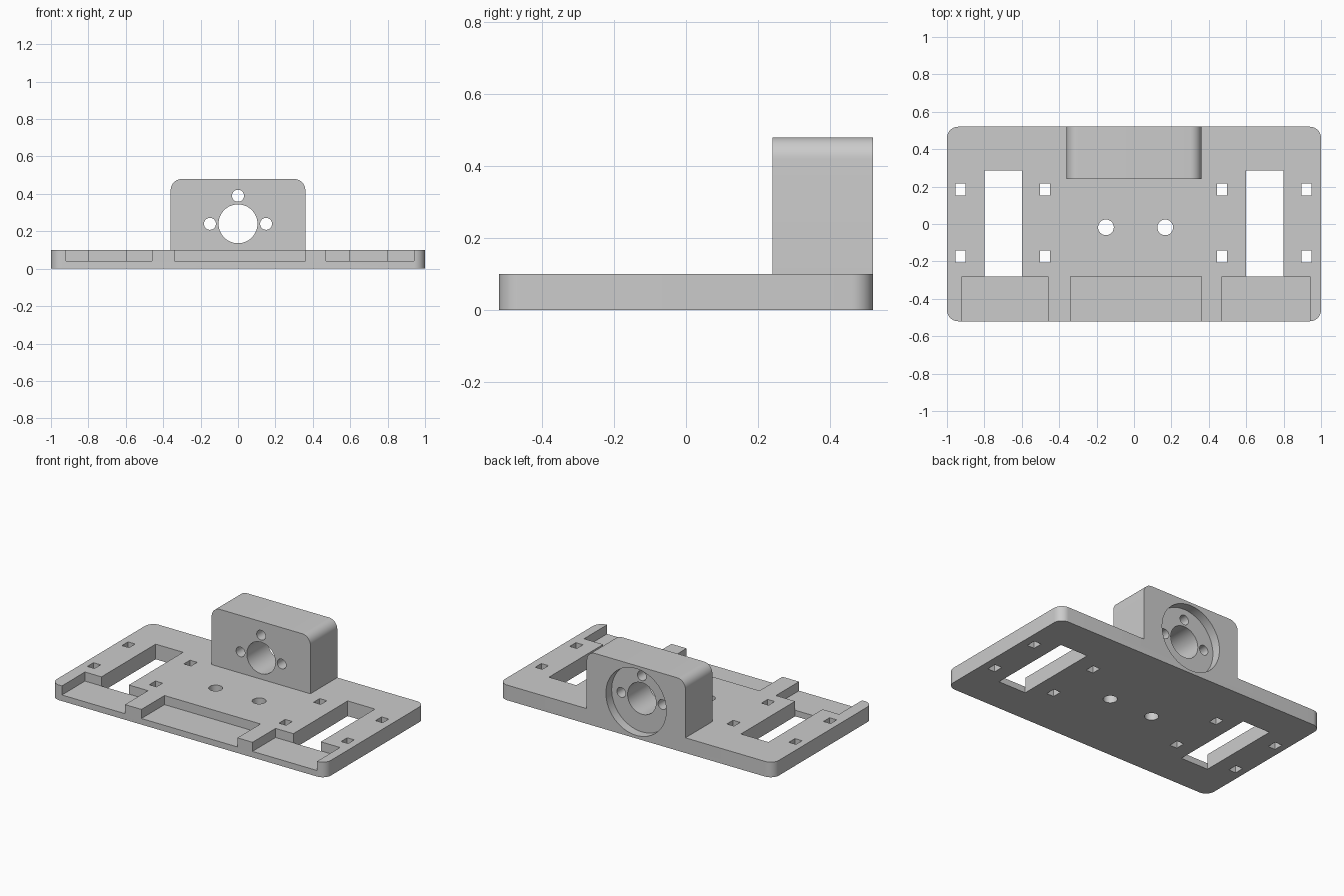
import bpy
import bmesh
from math import cos, sin, pi, radians

if "Cube" in bpy.data.objects:
    bpy.data.objects.remove(bpy.data.objects["Cube"], do_unlink=True)

grey = bpy.data.materials.new("plain grey")
grey.use_nodes = True
colour = (0.6, 0.6, 0.6, 1)
grey.diffuse_color = colour
grey.node_tree.nodes["Principled BSDF"].inputs["Base Color"].default_value = colour


def rounded(x0, x1, y0, y1, low=0, high=0, steps=10):
    """Rectangle outline with separate radii for its lower and upper corners."""
    pts = []
    corners = ((x1, y0, low, -1), (x1, y1, high, 0), (x0, y1, high, 1), (x0, y0, low, 2))
    for x, y, r, quarter in corners:
        cx = x - r if x == x1 else x + r
        cy = y - r if y == y1 else y + r
        for i in range(steps + 1 if r else 1):
            a = (quarter + i / steps) * pi / 2
            pts.append((cx + r * cos(a), cy + r * sin(a)))
    return pts


def circle(x, y, r, n=48):
    return [(x + r * cos(2 * pi * i / n), y + r * sin(2 * pi * i / n)) for i in range(n)]


def prism(name, outline, start, end, upright=False):
    """Extrude an outline along z, or along y when upright."""
    bm = bmesh.new()
    place = (lambda u, v: (u, start, v)) if upright else (lambda u, v: (u, v, start))
    face = bm.faces.new([bm.verts.new(place(u, v)) for u, v in outline])
    top = bmesh.ops.extrude_face_region(bm, geom=[face])["geom"]
    shift = (0, end - start, 0) if upright else (0, 0, end - start)
    bmesh.ops.translate(bm, vec=shift, verts=[g for g in top if isinstance(g, bmesh.types.BMVert)])
    bmesh.ops.recalc_face_normals(bm, faces=bm.faces)
    mesh = bpy.data.meshes.new(name)
    bm.to_mesh(mesh)
    bm.free()
    mesh.materials.append(grey)
    ob = bpy.data.objects.new(name, mesh)
    bpy.context.collection.objects.link(ob)
    return ob


def combine(target, others, operation):
    """Apply boolean operations and discard the helper objects."""
    for other in others:
        mod = target.modifiers.new(other.name, "BOOLEAN")
        mod.object, mod.operation, mod.solver = other, operation, "EXACT"
    bpy.context.view_layer.update()
    graph = bpy.context.evaluated_depsgraph_get()
    mesh = bpy.data.meshes.new_from_object(target.evaluated_get(graph))
    target.modifiers.clear()
    target.data = mesh
    for other in others:
        bpy.data.objects.remove(other, do_unlink=True)


# Base plate joined to the upright motor block
mount = prism("mounting_plate", rounded(-1, 1, -0.52, 0.52, 0.06, 0.06), 0, 0.1)
block = prism("motor_block", rounded(-0.36, 0.36, 0.05, 0.48, 0, 0.06), 0.24, 0.52, True)
combine(mount, [block], "UNION")

cutters = []
# Shallow pockets open to the front edge
for x0, x1 in ((-0.92, -0.46), (-0.34, 0.36), (0.47, 0.94)):
    cutters.append(prism("front_pocket", rounded(x0, x1, -0.6, -0.28), 0.04, 0.2))
# Long side slots
for x in (-0.7, 0.7):
    cutters.append(prism("side_slot", rounded(x - 0.1, x + 0.1, -0.281, 0.285), -0.1, 0.2))
# Small rectangular holes beside the slots
for x in (-0.928, -0.476, 0.47, 0.922):
    for y in (-0.175, 0.185):
        hole = rounded(x - 0.026, x + 0.026, y - 0.032, y + 0.032)
        cutters.append(prism("strap_hole", hole, -0.1, 0.2))
# Round holes through the plate
for x in (-0.15, 0.167):
    cutters.append(prism("plate_hole", circle(x, -0.018, 0.042), -0.1, 0.2))
# Shaft bore, screw holes and rear recess in the block
for x, z, r in ((0, 0.24, 0.104), (-0.15, 0.24, 0.032), (0.15, 0.24, 0.032), (0, 0.39, 0.032)):
    cutters.append(prism("block_hole", circle(x, z, r), 0.1, 0.6, True))
cutters.append(prism("rear_recess", circle(0, 0.24, 0.22, 64), 0.46, 0.6, True))
combine(mount, cutters, "DIFFERENCE")

# Smooth the round walls and keep edges sharp
bpy.ops.object.select_all(action="DESELECT")
mount.select_set(True)
bpy.context.view_layer.objects.active = mount
bpy.ops.object.shade_smooth_by_angle(angle=radians(30))
